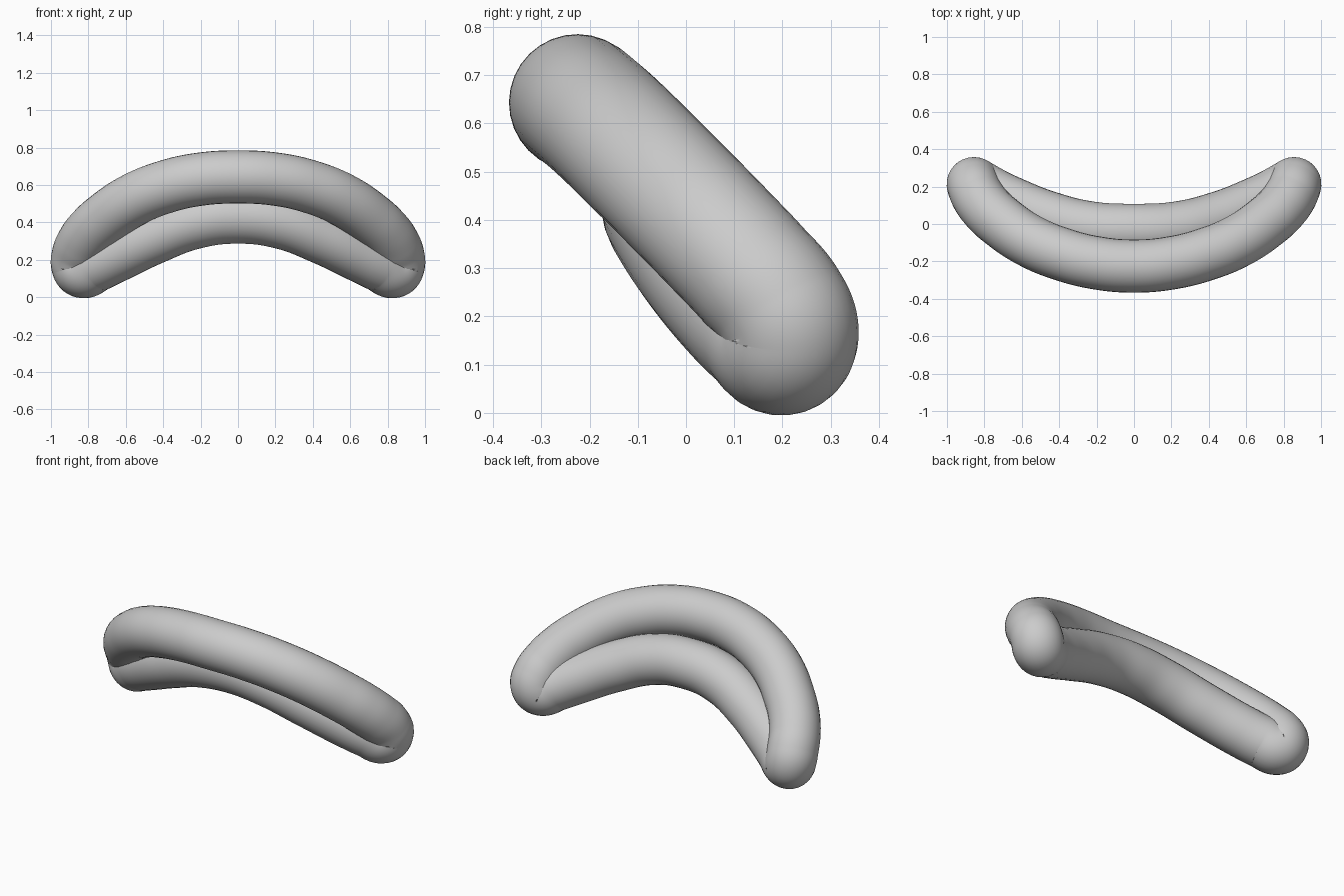
import bpy
from mathutils import Vector

cube = bpy.data.objects.get("Cube")
if cube:
    bpy.data.objects.remove(cube, do_unlink=True)

TUBE_RADIUS = 0.142
TOP = Vector((0, -0.225, 0.643))      # middle of the outer arch
SIDE = Vector((1, 0, 0))
SLOPE = Vector((0, 0.666, -0.747))    # direction down the tilted plane
NORMAL = Vector((0, 0.747, 0.666))    # out of the tilted plane

# Half path: (sideways, down the slope, lift off the plane)
outer_arch = [(0, 0, 0), (0.2, 0.02, 0.005), (0.39, 0.083, 0.013),
              (0.56, 0.182, 0.02), (0.71, 0.325, 0.028),
              (0.78, 0.415, 0.032), (0.83, 0.51, 0.035), (0.855, 0.595, 0.033)]
corner = [(0.857, 0.645, 0.015), (0.837, 0.662, -0.014)]
inner_arch = [(0.76, 0.61, -0.026), (0.657, 0.54, -0.03),
              (0.456, 0.416, -0.025), (0.234, 0.318, -0.01), (0, 0.288, 0)]
half = outer_arch + corner + inner_arch
loop = half + [(-x, v, n) for x, v, n in reversed(half[1:-1])]

# Closed tube along the crescent path
curve = bpy.data.curves.new("crescent_path", 'CURVE')
curve.dimensions = '3D'
curve.resolution_u = 16
curve.bevel_depth = TUBE_RADIUS
curve.bevel_resolution = 14
spline = curve.splines.new('BEZIER')
spline.bezier_points.add(len(loop) - 1)
spline.use_cyclic_u = True
for point, (x, v, n) in zip(spline.bezier_points, loop):
    point.co = TOP + SIDE * x + SLOPE * v + NORMAL * n
    point.handle_left_type = point.handle_right_type = 'AUTO'

path = bpy.data.objects.new("crescent_path", curve)
bpy.context.collection.objects.link(path)
bpy.context.view_layer.update()
depsgraph = bpy.context.evaluated_depsgraph_get()
mesh = bpy.data.meshes.new_from_object(path.evaluated_get(depsgraph))
bpy.data.objects.remove(path, do_unlink=True)

tube = bpy.data.objects.new("crescent_tube", mesh)
bpy.context.collection.objects.link(tube)
mesh.shade_smooth()

# Plain grey
grey = bpy.data.materials.new("light_grey")
grey.use_nodes = True
colour = (0.6, 0.6, 0.6, 1)
grey.diffuse_color = colour
grey.node_tree.nodes["Principled BSDF"].inputs["Base Color"].default_value = colour
mesh.materials.clear()
mesh.materials.append(grey)
